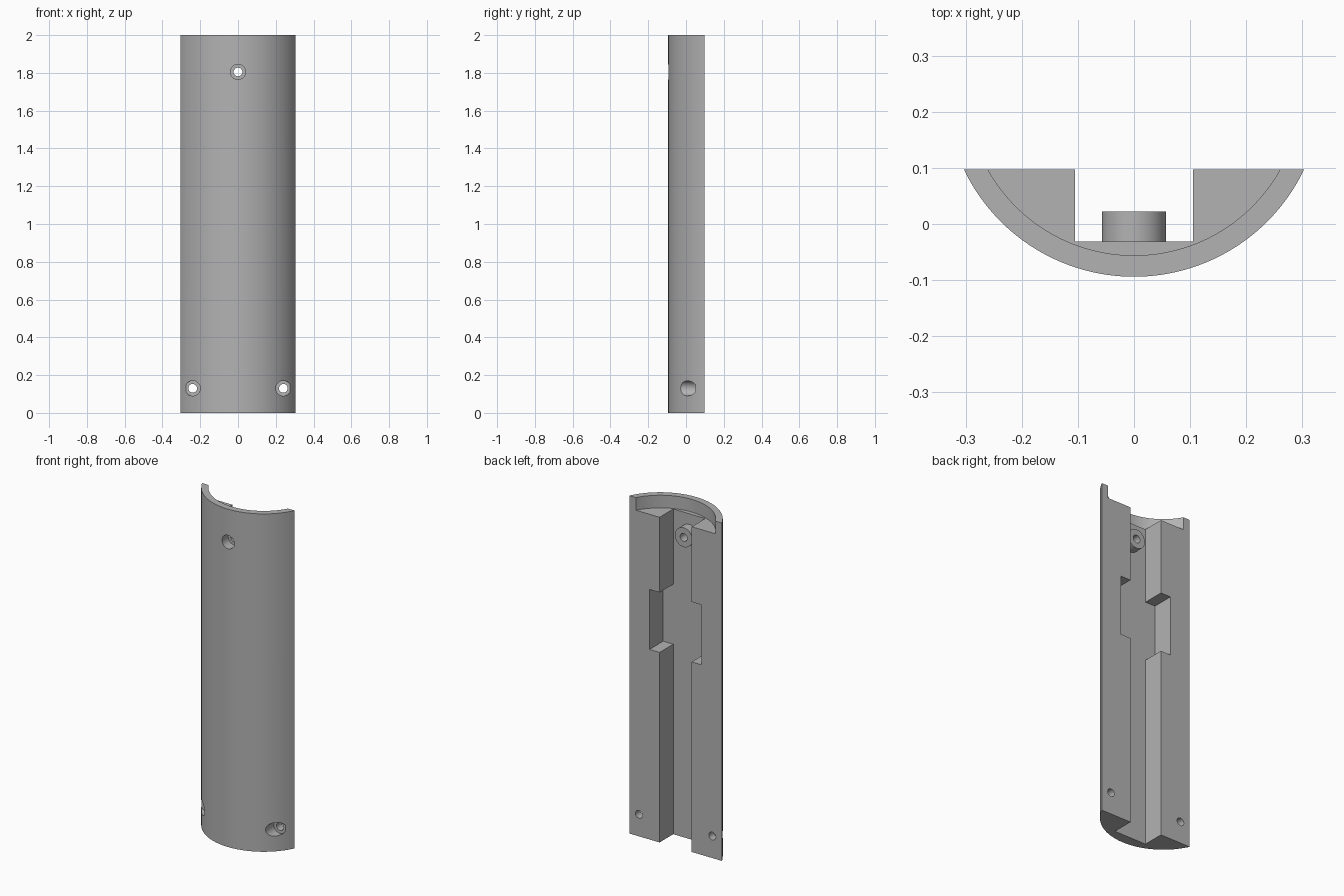
import bpy, bmesh, math
from mathutils import Matrix

cube = bpy.data.objects.get("Cube")
if cube:
    bpy.data.objects.remove(cube)

BACK, AXIS_Y = 0.097, 0.242        # flat back plane, centre of the curved shell
R_OUT, R_IN = 0.336, 0.298
FLOOR = -0.031                     # channel floor
CHANNEL, POCKET = 0.105, 0.171     # half widths

grey = bpy.data.materials.new("plain_grey")
grey.use_nodes = True
grey.diffuse_color = (0.45, 0.45, 0.45, 1)
grey.node_tree.nodes["Principled BSDF"].inputs["Base Color"].default_value = (0.45, 0.45, 0.45, 1)


def finish(name, bm):
    bmesh.ops.recalc_face_normals(bm, faces=bm.faces)
    mesh = bpy.data.meshes.new(name)
    bm.to_mesh(mesh)
    bm.free()
    mesh.materials.append(grey)
    ob = bpy.data.objects.new(name, mesh)
    bpy.context.collection.objects.link(ob)
    return ob


def prism(name, points, z0, z1):
    """Extrude an outline in x, y from z0 to z1."""
    bm = bmesh.new()
    face = bm.faces.new([bm.verts.new((x, y, z0)) for x, y in points])
    new = bmesh.ops.extrude_face_region(bm, geom=[face])["geom"]
    bmesh.ops.translate(bm, vec=(0, 0, z1 - z0),
                        verts=[v for v in new if isinstance(v, bmesh.types.BMVert)])
    return finish(name, bm)


def rod(name, x, z, radius, y0, y1):
    """Cylinder running front to back."""
    bm = bmesh.new()
    place = Matrix.Translation((x, (y0 + y1) / 2, z)) @ Matrix.Rotation(math.pi / 2, 4, "X")
    bmesh.ops.create_cone(bm, cap_ends=True, segments=48, radius1=radius,
                          radius2=radius, depth=y1 - y0, matrix=place)
    return finish(name, bm)


def segment(radius, top, steps=64):
    """Circular segment below the line y = top."""
    half = math.acos((AXIS_Y - top) / radius)
    angles = [half * (2 * i / steps - 1) for i in range(steps + 1)]
    return [(radius * math.sin(a), AXIS_Y - radius * math.cos(a)) for a in angles]


def box(half):
    return [(-half, FLOOR), (half, FLOOR), (half, 0.3), (-half, 0.3)]


def combine(target, tool, operation):
    mod = target.modifiers.new(operation.lower(), "BOOLEAN")
    mod.operation, mod.object, mod.solver = operation, tool, "EXACT"
    bpy.context.view_layer.objects.active = target
    bpy.ops.object.modifier_apply(modifier=mod.name)
    bpy.data.objects.remove(tool)


# Curved half shell with solid core
shell = prism("half_shell", segment(R_OUT, BACK), 0, 2)

# Lip recess at the top, lengthwise channel and wider pocket
combine(shell, prism("lip_cutter", segment(R_IN, BACK + 0.04), 1.925, 2.1), "DIFFERENCE")
combine(shell, prism("channel_cutter", box(CHANNEL), -0.1, 2.1), "DIFFERENCE")
combine(shell, prism("pocket_cutter", box(POCKET), 1.125, 1.48), "DIFFERENCE")

# Screw boss in the channel
combine(shell, rod("boss", 0, 1.805, 0.057, FLOOR - 0.01, 0.022), "UNION")

# Screw holes with counterbores from the front
for x, z, seat in ((0, 1.805, -0.035), (0.24, 0.13, 0.05), (-0.24, 0.13, 0.05)):
    combine(shell, rod("counterbore_cutter", x, z, 0.04, -0.2, seat), "DIFFERENCE")
    combine(shell, rod("hole_cutter", x, z, 0.023, -0.21, 0.2), "DIFFERENCE")

bpy.ops.object.select_all(action="DESELECT")
shell.select_set(True)
bpy.context.view_layer.objects.active = shell
bpy.ops.object.shade_smooth_by_angle(angle=math.radians(30))
